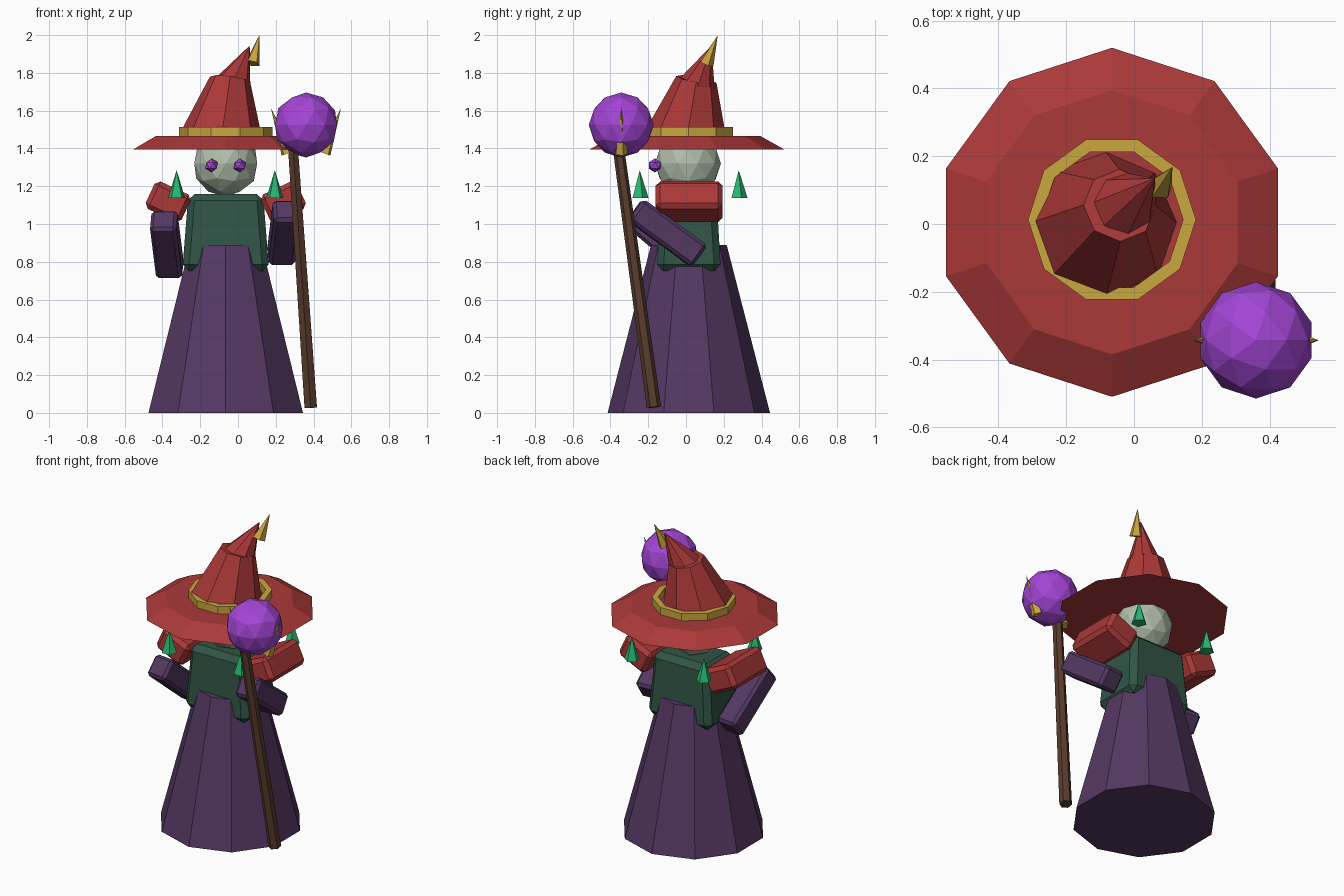
import bpy
import bmesh
from math import sin, cos, tau, radians
from mathutils import Vector, Matrix, Euler

if "Cube" in bpy.data.objects:
    bpy.data.objects.remove(bpy.data.objects["Cube"], do_unlink=True)

CX, CY = -0.065, 0.015   # axis of the figure


def material(name, rgb):
    m = bpy.data.materials.new(name)
    m.use_nodes = True
    m.diffuse_color = (*rgb, 1)
    m.node_tree.nodes["Principled BSDF"].inputs["Base Color"].default_value = (*rgb, 1)
    return m


PURPLE = material("robe purple", (0.09, 0.04, 0.125))
RED = material("hat red", (0.41, 0.04, 0.04))
GOLD = material("gold", (0.6, 0.39, 0.05))
PALE = material("pale skin", (0.44, 0.52, 0.41))
GREEN = material("tunic green", (0.03, 0.09, 0.06))
EMERALD = material("crystal green", (0.02, 0.48, 0.16))
VIOLET = material("orb violet", (0.37, 0.06, 0.67))
BROWN = material("staff wood", (0.1, 0.045, 0.026))


def finish(name, bm, mat):
    bmesh.ops.recalc_face_normals(bm, faces=bm.faces)
    me = bpy.data.meshes.new(name)
    bm.to_mesh(me)
    bm.free()
    me.materials.append(mat)
    ob = bpy.data.objects.new(name, me)
    bpy.context.collection.objects.link(ob)
    return ob


def lathe(name, profile, sides, mat, matrix, phase=0.25, ring=False):
    """Turn a (radius, height) profile into a faceted solid or a ring."""
    bm = bmesh.new()
    loops = []
    for r, z in profile:
        count = sides if r > 0 else 1
        angles = [tau * (i / sides + phase) for i in range(count)]
        loops.append([bm.verts.new((r * cos(a), r * sin(a), z)) for a in angles])
    pairs = list(zip(loops, loops[1:]))
    if ring:
        pairs.append((loops[-1], loops[0]))
    for low, high in pairs:
        for i in range(sides):
            j = (i + 1) % sides
            if len(high) == 1:
                bm.faces.new((low[i], low[j], high[0]))
            else:
                bm.faces.new((low[i], low[j], high[j], high[i]))
    if not ring:
        for loop in (loops[0], loops[-1]):
            if len(loop) > 1:
                bm.faces.new(loop)
    bm.transform(matrix)
    return finish(name, bm, mat)


def spike(name, start, end, r0, r1, sides, mat):
    """Cone or frustum running between two points."""
    start, axis = Vector(start), Vector(end) - Vector(start)
    turn = Vector((0, 0, 1)).rotation_difference(axis).to_matrix().to_4x4()
    return lathe(name, [(r0, 0), (r1, axis.length)], sides, mat,
                 Matrix.Translation(start) @ turn)


def ball(name, centre, radius, detail, mat):
    bm = bmesh.new()
    bmesh.ops.create_icosphere(bm, subdivisions=detail, radius=radius,
                               matrix=Matrix.Translation(centre))
    return finish(name, bm, mat)


def block(name, centre, size, mat, bevel, rot=(0, 0, 0), taper=1.0):
    """Chamfered box, optionally narrowed at the top."""
    bm = bmesh.new()
    bmesh.ops.create_cube(bm, size=1)
    for v in bm.verts:
        k = taper if v.co.z > 0 else 1
        v.co = Vector((v.co.x * size[0] * k, v.co.y * size[1] * k, v.co.z * size[2]))
    bmesh.ops.bevel(bm, geom=bm.edges[:], offset=bevel, segments=1,
                    affect='EDGES', profile=0.5)
    turn = Euler([radians(a) for a in rot]).to_matrix().to_4x4()
    bm.transform(Matrix.Translation(centre) @ turn)
    return finish(name, bm, mat)


# Body
spike("skirt", (CX, CY, 0), (CX, CY, 0.89), 0.43, 0.2, 10, PURPLE)
block("torso", (CX, CY, 0.955), (0.46, 0.34, 0.41), GREEN, 0.035, taper=0.86)
ball("head", (CX, 0.01, 1.32), 0.175, 2, PALE)
for side, label in ((-1, "right"), (1, "left")):
    ball(label + "_eye", (CX + side * 0.075, -0.165, 1.31), 0.037, 1, VIOLET)
    block(label + "_shoulder_pad", (CX + side * 0.305, 0.017, 1.118),
          (0.21, 0.355, 0.16), RED, 0.024, rot=(0, -25 * side, 0))

# Arms, the staff arm raised slightly higher
block("right_arm", (-0.377, -0.09, 0.89), (0.14, 0.42, 0.14), PURPLE, 0.018,
      rot=(-40, 0, -6))
block("left_arm", (0.242, -0.1, 0.953), (0.14, 0.42, 0.14), PURPLE, 0.018,
      rot=(-36, 0, 5))

# Hat: brim, band, bent crown and tip
spike("hat_brim", (CX, 0.005, 1.395), (CX, 0.005, 1.465), 0.515, 0.39, 10, RED)
lathe("hat_band", [(0.21, 1.467), (0.248, 1.467), (0.248, 1.514), (0.21, 1.514)],
      10, GOLD, Matrix.Translation((CX, 0.013, 0)), phase=0, ring=True)
spike("hat_crown", (-0.085, 0.002, 1.46), (-0.042, 0.055, 1.765), 0.22, 0.108, 8, RED)
spike("hat_point", (-0.027, 0.058, 1.735), (0.062, 0.135, 1.945), 0.1, 0, 8, RED)
spike("hat_tip", (0.076, 0.108, 1.85), (0.113, 0.168, 2.0), 0.04, 0, 5, GOLD)

# Staff with a clawed orb
ORB = Vector((0.36, -0.343, 1.524))
spike("staff", (0.385, -0.17, 0.03), (0.29, -0.36, 1.42), 0.038, 0.03, 6, BROWN)
ball("staff_orb", ORB, 0.172, 2, VIOLET)
for side, label in ((-1, "right"), (1, "left")):
    spike(label + "_claw", ORB + Vector((side * 0.097, 0, -0.15)),
          ORB + Vector((side * 0.185, 0, 0.088)), 0.036, 0, 5, GOLD)

# Floating crystals at the four corners
for sx in (-1, 1):
    for sy in (-1, 1):
        x, y = CX + 0.26 * sx, 0.017 + 0.262 * sy
        name = ("front" if sy < 0 else "back") + ("_right" if sx < 0 else "_left")
        spike(name + "_crystal", (x, y, 1.138), (x, y, 1.285), 0.047, 0, 5, EMERALD)
